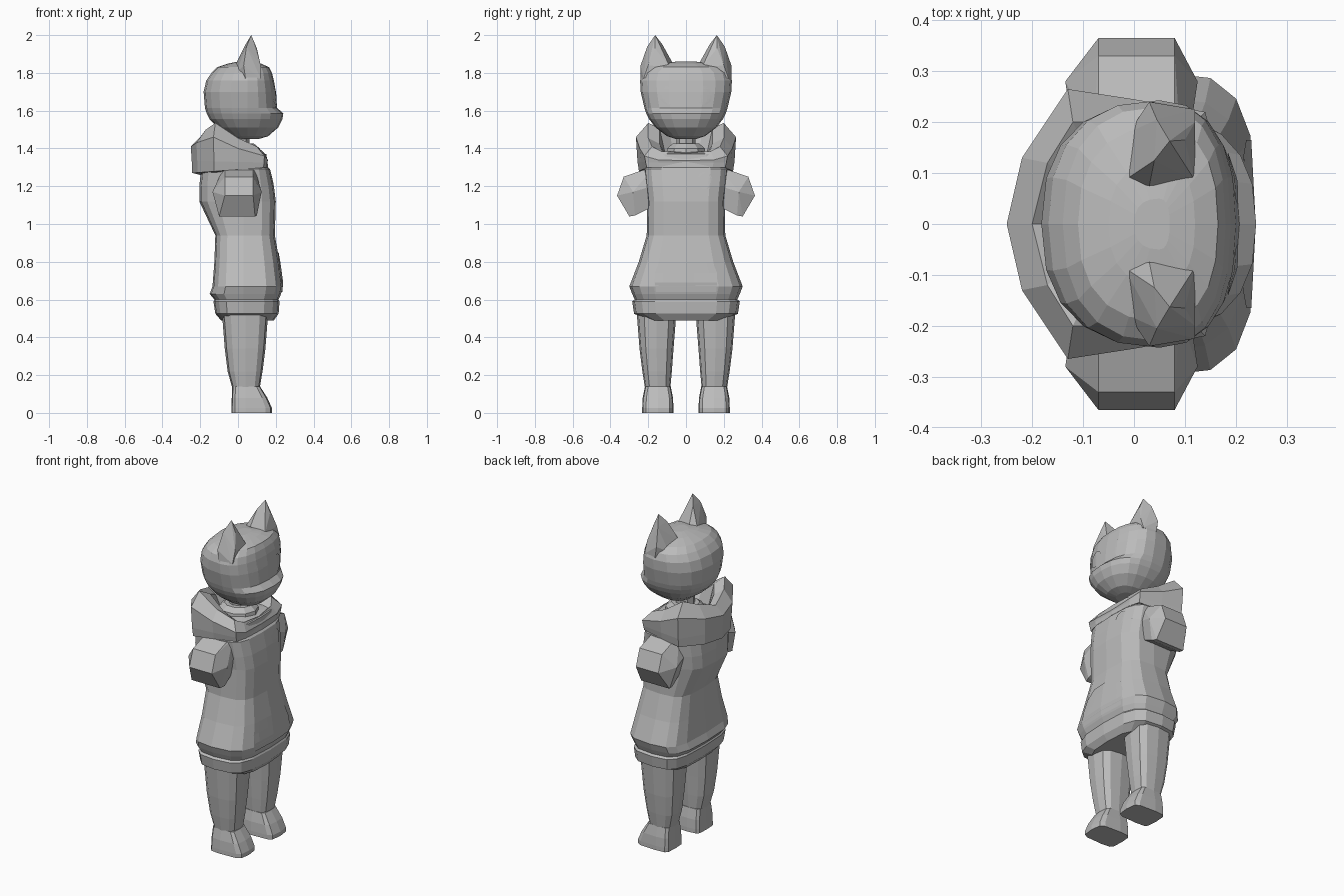
import bpy, bmesh, math
from mathutils import Vector
from mathutils.bvhtree import BVHTree

if "Cube" in bpy.data.objects:
    bpy.data.objects.remove(bpy.data.objects["Cube"])

GREY = bpy.data.materials.new("plain grey")
GREY.diffuse_color = (0.5, 0.5, 0.5, 1)
GREY.use_nodes = True
GREY.node_tree.nodes["Principled BSDF"].inputs["Base Color"].default_value = GREY.diffuse_color


def finish(name, bm, mirror=False):
    bmesh.ops.recalc_face_normals(bm, faces=bm.faces)
    me = bpy.data.meshes.new(name)
    bm.to_mesh(me)
    bm.free()
    me.materials.append(GREY)
    ob = bpy.data.objects.new(name, me)
    bpy.context.collection.objects.link(ob)
    if mirror:
        ob.modifiers.new("mirror", 'MIRROR').use_axis = (False, True, False)
    return ob


def ring(z, x0, x1, hw, cx, n=16, e=2.0, cy=0.0):
    """Rounded-box section, widest at cx."""
    pts = []
    for i in range(n):
        a = 2 * math.pi * i / n
        c, s = math.cos(a), math.sin(a)
        u = math.copysign(abs(c) ** (2 / e), c)
        v = math.copysign(abs(s) ** (2 / e), s)
        pts.append((cx + u * ((x1 - cx) if u > 0 else (cx - x0)), cy + v * hw, z))
    return pts


def loft(name, rings, mirror=False, closed=True, caps=True):
    bm = bmesh.new()
    vs = [[bm.verts.new(p) for p in r] for r in rings]
    for a, b in zip(vs, vs[1:]):
        n = len(a)
        for i in range(n if closed else n - 1):
            j = (i + 1) % n
            bm.faces.new((a[i], a[j], b[j], b[i]))
    if caps:
        bm.faces.new(vs[0])
        bm.faces.new(vs[-1])
    return finish(name, bm, mirror)


def hull(name, pts, mirror=True):
    bm = bmesh.new()
    for p in pts:
        bm.verts.new(p)
    r = bmesh.ops.convex_hull(bm, input=bm.verts)
    loose = [v for v in bm.verts if not v.link_faces]
    bmesh.ops.delete(bm, geom=loose, context='VERTS')
    return finish(name, bm, mirror)


def plate(name, target, cy, rows, cols=8, mirror=False):
    """Thin patch laid on the front (+x) of the target; rows are (z, half width)."""
    bm = bmesh.new()
    bm.from_mesh(target.data)
    tree = BVHTree.FromBMesh(bm)
    bm.free()
    grid = []
    for z, w in rows:
        line = []
        for i in range(cols + 1):
            y = cy + w * (2 * i / cols - 1)
            hit = tree.ray_cast(Vector((2, y, z)), Vector((-1, 0, 0)))[0]
            line.append(((hit.x if hit else 0.2) + 0.004, y, z))
        grid.append(line)
    return loft(name, grid, mirror, closed=False, caps=False)


def disc_rows(z, rz, ry, n=8):
    return [(z + rz * math.cos(math.pi * i / n), max(0.004, ry * math.sin(math.pi * i / n)))
            for i in range(n + 1)]


# Hooded sweater body with hem
body = loft("sweater_body", [ring(z, a, b, w, 0.03, 16, 3.5) for z, a, b, w in (
    (0.49, -0.09, 0.19, 0.20), (0.525, -0.12, 0.215, 0.275), (0.59, -0.13, 0.22, 0.285),
    (0.60, -0.125, 0.215, 0.272), (0.63, -0.15, 0.228, 0.285), (0.67, -0.135, 0.238, 0.30),
    (0.80, -0.125, 0.22, 0.25), (0.94, -0.12, 0.195, 0.208), (1.12, -0.205, 0.20, 0.205),
    (1.20, -0.205, 0.19, 0.215), (1.29, -0.195, 0.17, 0.225), (1.30, -0.185, 0.16, 0.215),
    (1.37, -0.15, 0.15, 0.185), (1.385, -0.08, 0.09, 0.09))])

# Draped hood: half sections from front to back, mirrored
bulge = [(.158, 0, 1.335), (.158, .15, 1.34), (.14, .22, 1.36), (0, .245, 1.40),
         (-.13, .265, 1.46), (-.22, .13, 1.43), (-.25, 0, 1.41)]
crest = [(.14, 0, 1.375), (.13, .13, 1.385), (.10, .18, 1.41), (0, .20, 1.455),
         (-.12, .20, 1.535), (-.17, .12, 1.50), (-.20, 0, 1.46)]
sections = []
for b, t in zip(bulge, crest):
    k = (0.16 - b[0]) / 0.41
    sections.append([(b[0] * .8, b[1] * .85, 1.31 - .05 * k),
                     (b[0] * .97, b[1] * .94, 1.30 - .03 * k),
                     (b[0] * .98, b[1] * .97, 1.325 + .01 * k),
                     b, t, (t[0] * .75, t[1] * .7, t[2] - .03),
                     (t[0] * .6, t[1] * .55, 1.37)])
loft("hood", sections, mirror=True, closed=False, caps=False)

# Neck and shirt collar
loft("neck", [ring(z, -.05, .06, .05, 0, 8) for z in (1.33, 1.50)])
loft("neck_collar", [ring(z, -r, r + .01, r, 0, 10) for z, r in
                     ((1.36, .11), (1.40, .105), (1.425, .075), (1.425, .055))])

# Short sleeves
hull("sleeve", [(x, y, z) for y, z, x0, x1 in (
    (.18, 1.29, -.08, .09), (.18, 1.20, -.12, .11), (.18, 1.09, -.09, .09),
    (.23, 1.285, -.07, .08), (.33, 1.25, -.07, .08), (.365, 1.15, -.07, .08),
    (.28, 1.17, -.135, .125), (.30, 1.04, -.10, .09), (.27, 1.045, -.10, .10))
    for x in (x0, x1)])

# Legs and feet
loft("leg", [ring(z, a, b, w, .04, 12, 3, cy) for z, a, b, w, cy in (
    (.13, -.03, .115, .067, .15), (.22, -.055, .13, .078, .153),
    (.34, -.07, .145, .09, .156), (.53, -.085, .16, .105, .156))], mirror=True)
loft("foot", [ring(z, a, b, w, .04, 12, 5, .149) for z, a, b, w in (
    (0, -.035, .18, .083), (.025, -.035, .18, .083), (.08, -.033, .155, .08),
    (.14, -.03, .117, .068))], mirror=True)

# Head with protruding muzzle
head = loft("head", [ring(z, a, b, w, .05, 20, 2.4) for z, a, b, w in (
    (1.45, .01, .11, .055), (1.465, -.04, .16, .10), (1.51, -.105, .212, .16),
    (1.555, -.15, .235, .195), (1.585, -.165, .24, .21), (1.615, -.175, .207, .22),
    (1.70, -.182, .20, .24), (1.76, -.168, .19, .243), (1.80, -.14, .18, .23),
    (1.83, -.11, .165, .19), (1.85, -.05, .12, .12), (1.86, 0, .07, .05))])

# Pointed ears
hull("ear", [(.07, .163, 2.0), (.10, .165, 1.93), (.045, .205, 1.94), (.04, .125, 1.95),
             (.12, .20, 1.84), (.12, .225, 1.77), (.03, .24, 1.84), (.04, .24, 1.77),
             (.12, .085, 1.83), (.03, .075, 1.86), (-.02, .085, 1.83), (-.01, .18, 1.80)])

# Flush details: eyes, pocket, chest badge
plate("eye", head, .09, disc_rows(1.68, .05, .05), mirror=True)
plate("pocket", body, 0, [(.85, .09), (.80, .14), (.74, .165), (.69, .165), (.64, .16)])
plate("badge", body, .10, disc_rows(1.23, .045, .04))
